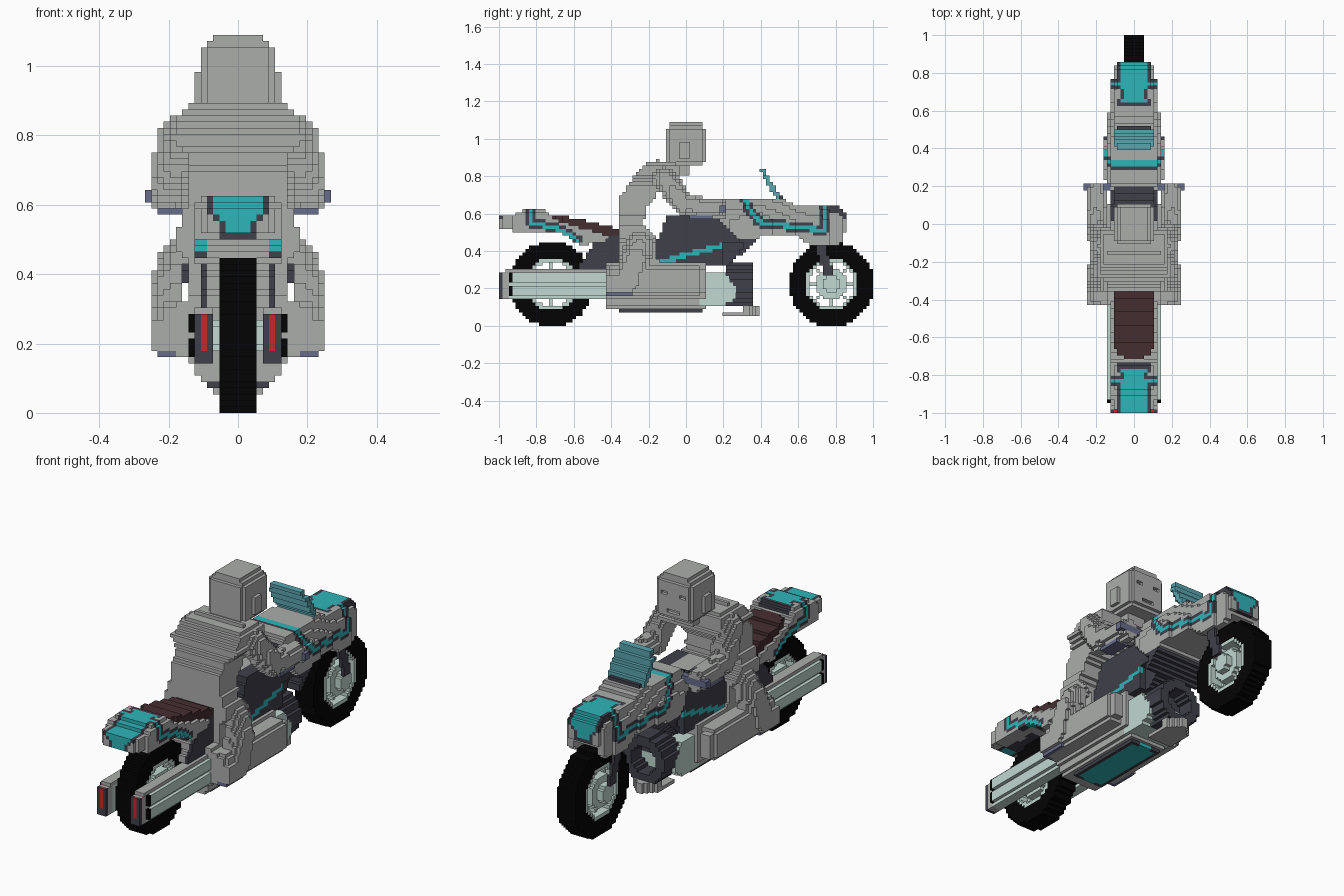
import bpy, math
from math import hypot

if "Cube" in bpy.data.objects:
    bpy.data.objects.remove(bpy.data.objects["Cube"])

V = 1 / 56                                     # edge of one block
COLOURS = {
    "grey": (0.41, 0.42, 0.41), "slate": (0.05, 0.05, 0.068), "black": (0.001, 0.001, 0.001),
    "mint": (0.54, 0.69, 0.64), "cyan": (0.028, 0.46, 0.49), "brown": (0.06, 0.027, 0.03),
    "red": (0.57, 0.02, 0.025), "glass": (0.10, 0.38, 0.43), "steel_blue": (0.14, 0.15, 0.26)}
MATS = {}
for n, c in COLOURS.items():
    MATS[n] = bpy.data.materials.new(n)
    MATS[n].diffuse_color = (*c, 1)
NAMES = list(COLOURS)
SIDES = [((1, 0, 0), [(1, 0, 0), (1, 1, 0), (1, 1, 1), (1, 0, 1)]),
         ((-1, 0, 0), [(0, 0, 0), (0, 0, 1), (0, 1, 1), (0, 1, 0)]),
         ((0, 1, 0), [(0, 1, 0), (0, 1, 1), (1, 1, 1), (1, 1, 0)]),
         ((0, -1, 0), [(0, 0, 0), (1, 0, 0), (1, 0, 1), (0, 0, 1)]),
         ((0, 0, 1), [(0, 0, 1), (1, 0, 1), (1, 1, 1), (0, 1, 1)]),
         ((0, 0, -1), [(0, 0, 0), (0, 1, 0), (1, 1, 0), (1, 0, 0)])]


def blocks(name, box, rule):
    """Blocky part, mirrored in x. rule(|x|, y, z) gives a colour name or nothing."""
    w, y0, y1, z0, z1 = box
    cells = {}
    for j in range(math.floor(y0 / V), math.ceil(y1 / V)):
        for k in range(max(0, math.floor(z0 / V)), math.ceil(z1 / V)):
            for i in range(math.ceil(w / V)):
                x, y, z = (i + .5) * V, (j + .5) * V, (k + .5) * V
                c = x < w and y0 < y < y1 and z0 < z < z1 and rule(x, y, z)
                if c:
                    cells[i, j, k] = cells[-1 - i, j, k] = c
    verts, faces, mats = {}, [], []
    for (i, j, k), c in cells.items():
        for (a, b, d), quad in SIDES:
            if (i + a, j + b, k + d) not in cells:
                faces.append([verts.setdefault((i + p, j + q, k + r), len(verts)) for p, q, r in quad])
                mats.append(c)
    me = bpy.data.meshes.new(name)
    me.from_pydata([(p * V, q * V, r * V) for p, q, r in verts], [], faces)
    used = [n for n in NAMES if n in set(mats)]
    for n in used:
        me.materials.append(MATS[n])
    for f, c in zip(me.polygons, mats):
        f.material_index = used.index(c)
    bpy.context.collection.objects.link(bpy.data.objects.new(name, me))


def plain(name, box, colour, test=lambda a, y, z: True):
    blocks(name, box, lambda a, y, z: colour if test(a, y, z) else None)


def lerp(table, t):
    if t <= table[0][0]:
        return table[0][1]
    for (a, b), (c, d) in zip(table, table[1:]):
        if t <= c:
            return b + (d - b) * (t - a) / (c - a)
    return table[-1][1]


def inside(pts, y, z):
    hit = False
    for (a, b), (c, d) in zip(pts, pts[1:] + pts[:1]):
        if (b > z) != (d > z) and y < a + (c - a) * (z - b) / (d - b):
            hit = not hit
    return hit


def near(path, p):
    """Distance from point p to a polyline of any dimension."""
    best = 9
    for s, e in zip(path, path[1:]):
        d = [v - u for u, v in zip(s, e)]
        t = sum((w - u) * v for u, v, w in zip(s, d, p)) / sum(v * v for v in d)
        t = min(1, max(0, t))
        best = min(best, math.dist(p, [u + v * t for u, v in zip(s, d)]))
    return best


# Wheels: tyre, rim, spokes and hub
def wheel(cy):
    def rule(a, y, z):
        dy, dz = y - cy, z - .223
        r = hypot(dy, dz)
        if .138 < r < .226 and a < .055:
            return "black"
        if r < .088 and a < (.085 if r < .05 else .05) or .12 < r < .16 and a < .045:
            return "mint"
        if r < .14 and a < .02 and min(abs(dy), abs(dz), abs(dy - dz) / 1.4, abs(dy + dz) / 1.4) < .01:
            return "mint"
    return rule


for n, cy in (("front_wheel", .777), ("rear_wheel", -.72)):
    blocks(n, (.09, cy - .23, cy + .23, 0, .46), wheel(cy))

# Stacked exhaust pipes with grey top rail, and tail lights behind them
def exhaust(a, y, z):
    if a < .07:
        return None
    if z > .285:
        return "grey" if a < .127 else None
    if min(abs(z - .19), abs(z - .258)) < .028:
        return "black" if y < -.93 and a > .125 else "mint"
    return "mint" if a < .127 else None


blocks("exhaust_pipes", (.145, -.95, -.35, .15, .31), exhaust)
plain("exhaust_headers", (.125, .08, .27, .1, .29), "mint",
      lambda a, y, z: z > .1 + (y - .2) * .8 and z < .29 - max(0, y - .2) * 1.2)


def lamp(a, y, z):
    if a < .072 or y < -.965 and z > .29:
        return None
    if y > -.982:
        return "grey"
    return "red" if .088 < a < .112 and .17 < z < .28 else "slate"


blocks("tail_lights", (.126, -1, -.91, .145, .31), lamp)

# Lower fairing with coloured belly panel
FAIR_W = [(.06, .07), (.1, .115), (.16, .145), (.32, .14)]


def belly(a, y, z):
    if a > lerp(FAIR_W, z) or z < .095 and not -.36 < y < .09:
        return None
    if z < .09:
        return "cyan" if a < .03 or .036 < a < .075 and -.34 < y < .07 else "slate"
    return "grey"


blocks("lower_fairing", (.15, -.43, .1, .07, .34), belly)
plain("turbine", (.125, .21, .36, .1, .34), "slate",
      lambda a, y, z: hypot(a, z - .215) < .122 and (y < .27 or hypot(a, z - .215) > .07))
plain("front_lip", (.075, .2, .41, .055, .1), "grey",
      lambda a, y, z: a < .4 - y and z < .075 + (y > .3) * .03)

# Tank and frame
TANK = [(-.22, .32), (-.13, .5), (-.11, .58), (.1, .6), (.21, .58), (.33, .5), (.38, .45), (.22, .32)]


def tank(a, y, z):
    if not inside(TANK, y, z) or y > .2 and a > .09 and z < .45:
        return None
    if a > .107 and near([(-.14, .335), (0, .38), (.21, .43)], (y, z)) < .013:
        return "cyan"
    return "grey" if a < .055 and y < .12 and z > .57 else "slate"


blocks("tank", (.125, -.23, .4, .31, .62), tank)
plain("dashboard", (.1, .08, .22, .58, .65), "slate", lambda a, y, z: z < .58 + (y - .06) * .5)
FRAME = [(-.58, .31), (-.47, .47), (-.24, .49), (-.15, .34), (-.3, .31)]
blocks("seat_frame", (.105, -.6, -.15, .3, .5),
       lambda a, y, z: inside(FRAME, y, z) and ("slate" if a > .09 else "grey"))

# Front cowl with stripes and nose patch
COWL = [(.17, .62), (.22, .675), (.53, .675), (.6, .64), (.82, .635), (.855, .6), (.855, .53),
        (.825, .42), (.68, .42), (.6, .48), (.4, .48), (.32, .4), (.29, .36), (.3, .45), (.17, .56)]
COWL_W = [(.2, .15), (.4, .162), (.5, .146), (.64, .126), (.75, .118), (.82, .108), (.86, .085)]
FRONT_LINE = [(.31, .69), (.335, .63), (.39, .555), (.735, .51), (.735, .66)]
PATCH = [(.51, .03), (.56, .05), (.585, .066)]


def paint(a, y, z, w, line, start):
    """Cyan and slate trim over grey bodywork."""
    p = lerp(PATCH, z) - (.01 if .02 < abs(y) - start < .08 else 0)
    d = near(line, (y, z)) if a > w - .035 or z > .605 else 9
    if abs(y) > start and z > .52 and a < p or d < .011:
        return "cyan"
    return "slate" if abs(y) > start - .02 and z > .5 and a < p + .018 or d < .0265 else "grey"


def cowl(a, y, z):
    w = lerp(COWL_W, y) - max(0, z - .57) * .35
    if a > w or not inside(COWL, y, z) or y > .5 and z < .48 and a < .064:
        return None
    if y < .42 and z < .46 and y > .29:
        return "slate"
    return paint(a, y, z, w, FRONT_LINE, .64)


blocks("front_cowl", (.17, .16, .87, .35, .7), cowl)
plain("windshield", (.105, .38, .52, .66, .845), "glass",
      lambda a, y, z: abs(y - .5 + (z - .67) * .58) < .015 and (z < .8 or a < .09))
plain("windshield_base", (.09, .49, .525, .66, .695), "slate")
plain("front_fork", (.11, .68, .8, .27, .47), "slate",
      lambda a, y, z: a > .09 and abs(y - .765 + (z - .27) * .3) < .028)

# Tail with matching trim
TAIL = [(-1, .51), (-1, .585), (-.9, .6), (-.86, .625), (-.76, .625), (-.71, .575), (-.6, .535),
        (-.45, .495), (-.4, .46), (-.56, .43), (-.68, .505)]
TAIL_W = [(-1, .095), (-.95, .112), (-.85, .128), (-.7, .128), (-.4, .12)]
REAR_LINE = [(-.835, .64), (-.835, .55), (-.7, .525), (-.58, .46)]


def tail(a, y, z):
    w = lerp(TAIL_W, y) - .02 * (z > .605)
    if inside(TAIL, y, z) and a < w:
        return paint(a, y, z, w, REAR_LINE, .76)


blocks("tail_cowl", (.14, -1, -.39, .42, .64), tail)
SEAT = [(-.73, .56), (-.71, .595), (-.58, .572), (-.4, .53), (-.26, .49), (-.24, .46), (-.4, .48)]
plain("seat", (.107, -.73, -.23, .46, .61), "brown",
      lambda a, y, z: inside(SEAT, y, z) and (y > -.62 or hypot(a, y + .61) < .112))

# Handlebar
plain("handlebar", (.266, .17, .22, .605, .645), "steel_blue")

# Rider: torso, neck and head facing the front wheel
TORSO = [(-.36, .34), (-.36, .67), (-.3, .77), (-.22, .86), (-.16, .885), (-.05, .875), (-.02, .77),
         (-.13, .73), (-.21, .64), (-.23, .54), (-.16, .47), (-.15, .34)]
TORSO_W = [(.42, .135), (.47, .17), (.54, .17), (.62, .142), (.74, .142), (.79, .19), (.84, .18), (.88, .14)]
plain("torso", (.2, -.37, 0, .34, .89), "grey",
      lambda a, y, z: inside(TORSO, y, z) and a < lerp(TORSO_W, z))
plain("neck", (.06, -.1, .02, .8, .88), "grey")


def head(a, y, z):
    if a > .108:
        return -.04 < y < .01 and .9 < z < .99
    edge = (a > .09) + (abs(y + .005) > .088) + (z > 1.055) + (z < .87) + (z > 1.073) * (a > .072)
    eye = y > .085 and .975 < z < .995 and .03 < a < .075
    mouth = y > .085 and .9 < z < .915 and a < .04
    return edge < 2 and not eye and not mouth


plain("head", (.126, -.11, .105, .85, 1.09), "grey", head)

# Arms reaching to the bar
ARM = [(.17, -.12, .79), (.2, -.01, .65), (.2, .19, .625)]
plain("arms", (.25, -.22, .22, .57, .88), "grey",
      lambda a, y, z: a > .142 and near(ARM, (a, y, z)) < (.062 if y < 0 else .05))
plain("arm_pads", (.23, .02, .14, .57, .59), "steel_blue", lambda a, y, z: a > .16)

# Legs: hips and thighs dropping to the kneeling shins beside the fairing
HIP = [(.15, -.25, .43), (.18, -.27, .36), (.19, -.31, .25)]
plain("thighs", (.246, -.43, -.12, .17, .52), "grey",
      lambda a, y, z: a > (.16 if z < .42 else .08) and near(HIP, (a, y, z)) < .078)
plain("shins", (.236, -.43, .1, .16, .33), "grey",
      lambda a, y, z: a > .16 and (a > .215) + (z > .31) + (z < .178) + (y > .08) + (y < -.41) < 2)
plain("leg_mounts", (.17, -.42, .08, .16, .32), "grey", lambda a, y, z: a > .12)
plain("feet", (.25, -.43, -.29, .17, .27), "grey", lambda a, y, z: a > .17)
plain("soles", (.235, -.42, -.28, .16, .18), "steel_blue", lambda a, y, z: a > .16)

for m in bpy.data.materials:
    if m.users and not m.is_grease_pencil:
        m.use_nodes = True
        m.node_tree.nodes["Principled BSDF"].inputs["Base Color"].default_value = m.diffuse_color
